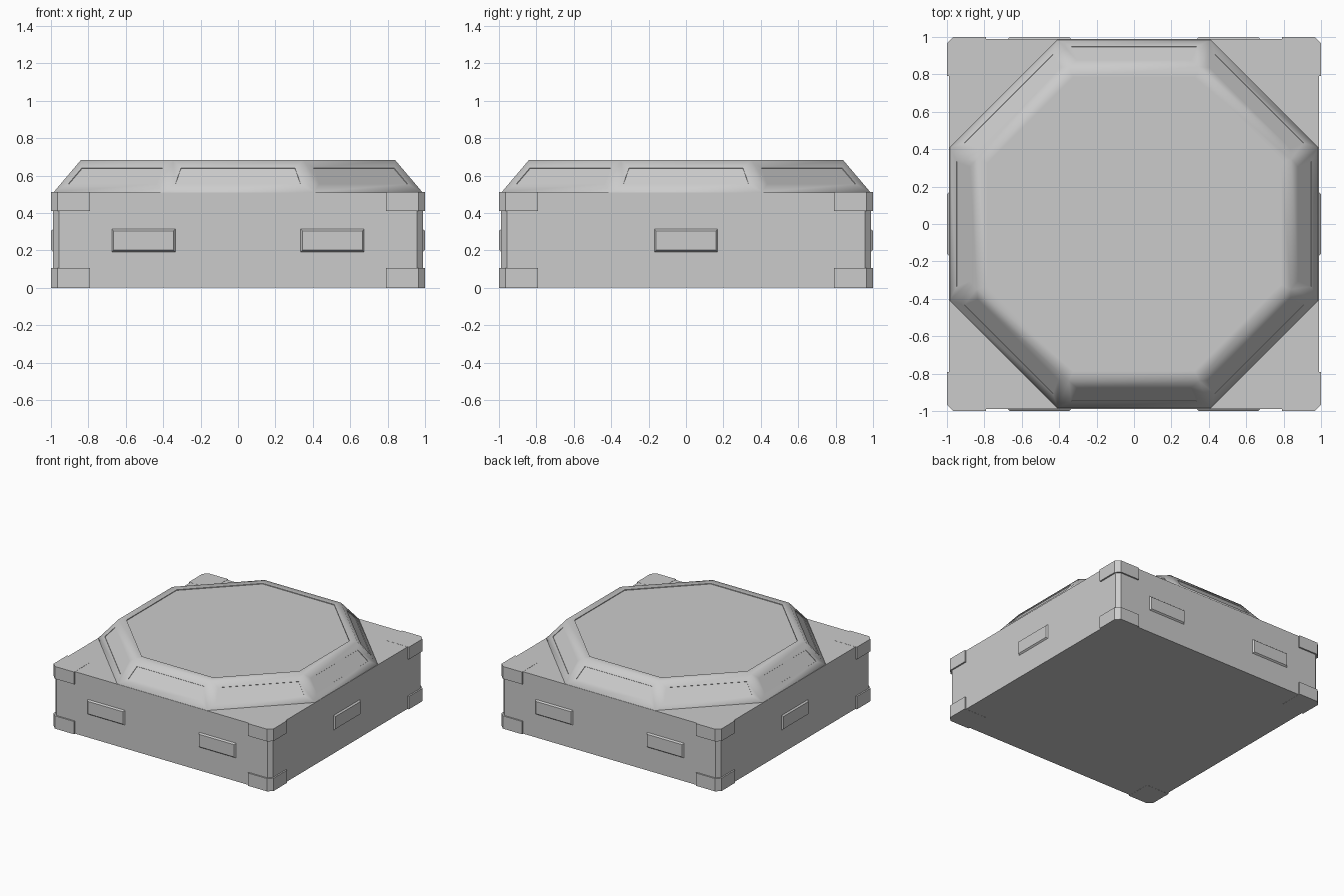
import bpy, bmesh, math
from mathutils import Vector, Matrix

if "Cube" in bpy.data.objects:
    bpy.data.objects.remove(bpy.data.objects["Cube"])

grey = bpy.data.materials.new("plain grey")
grey.diffuse_color = (0.6, 0.6, 0.6, 1)
grey.use_nodes = True
grey.node_tree.nodes["Principled BSDF"].inputs["Base Color"].default_value = grey.diffuse_color


def finish(name, bm, smooth=None):
    bmesh.ops.recalc_face_normals(bm, faces=bm.faces)
    mesh = bpy.data.meshes.new(name)
    bm.to_mesh(mesh)
    bm.free()
    mesh.materials.append(grey)
    ob = bpy.data.objects.new(name, mesh)
    bpy.context.collection.objects.link(ob)
    if smooth:
        bpy.context.view_layer.objects.active = ob
        ob.select_set(True)
        bpy.ops.object.shade_smooth_by_angle(angle=math.radians(smooth))
        ob.select_set(False)
    return ob


def prism(name, outline, z0, z1):
    bm = bmesh.new()
    face = bm.faces.new([bm.verts.new((x, y, z0)) for x, y in outline])
    ext = bmesh.ops.extrude_face_region(bm, geom=[face], use_keep_orig=True)
    top = [v for v in ext["geom"] if isinstance(v, bmesh.types.BMVert)]
    bmesh.ops.translate(bm, verts=top, vec=(0, 0, z1 - z0))
    return finish(name, bm)


# square body with chamfered upright corners
s, c = 0.988, 0.958
prism("body", [(c, -s), (s, -c), (s, c), (c, s), (-c, s), (-s, c), (-s, -c), (-c, -s)],
      0.001, 0.51)

# corner guards, upper and lower at each corner
guard = [(0.79, 0.79), (1, 0.79), (1, 0.965), (0.965, 1), (0.79, 1)]
for sx in (-1, 1):
    for sy in (-1, 1):
        for level, z0, z1 in (("lower", 0, 0.105), ("upper", 0.41, 0.511)):
            prism(level + "_corner_guard", [(x * sx, y * sy) for x, y in guard], z0, z1)


# raised side plates with bevelled rims
def side_plate(turn, offset):
    bm = bmesh.new()
    w, z0, z1, b = 0.172, 0.19, 0.316, 0.012
    back = [(-w, z0), (w, z0), (w, z1), (-w, z1)]
    front = [(-w + b, z0 + b), (w - b, z0 + b), (w - b, z1 - b), (-w + b, z1 - b)]
    a = [bm.verts.new((x + offset, -0.985, z)) for x, z in back]
    f = [bm.verts.new((x + offset, -1.0, z)) for x, z in front]
    bm.faces.new(f)
    bm.faces.new(a[::-1])
    for i in range(4):
        j = (i + 1) % 4
        bm.faces.new((a[i], a[j], f[j], f[i]))
    bmesh.ops.rotate(bm, verts=bm.verts, matrix=Matrix.Rotation(turn, 3, "Z"))
    finish("side_plate", bm)


for turn in (0, math.pi):
    for offset in (-0.505, 0.505):
        side_plate(turn, offset)
    side_plate(turn + math.pi / 2, 0)

# octagonal lid: sloped sides, flat rim, slightly sunk top
bm = bmesh.new()
rings = []
for r, z in ((0.985, 0.505), (0.985, 0.512), (0.84, 0.683), (0.785, 0.683), (0.785, 0.677)):
    R = r / math.cos(math.pi / 8)
    rings.append([bm.verts.new((R * math.cos(math.pi * (2 * i + 1) / 8),
                                R * math.sin(math.pi * (2 * i + 1) / 8), z)) for i in range(8)])
slopes = []
for k in range(4):
    for i in range(8):
        j = (i + 1) % 8
        f = bm.faces.new((rings[k][i], rings[k][j], rings[k + 1][j], rings[k + 1][i]))
        if k == 1:
            slopes.append(f)
bm.faces.new(rings[-1])
bm.faces.new(rings[0][::-1])
bm.normal_update()

# sunk panel in each sloped side
bmesh.ops.inset_individual(bm, faces=slopes, thickness=0.056, use_even_offset=True)
bmesh.ops.inset_individual(bm, faces=slopes, thickness=0.0005, depth=-0.004)
finish("octagonal_lid", bm, 55)
